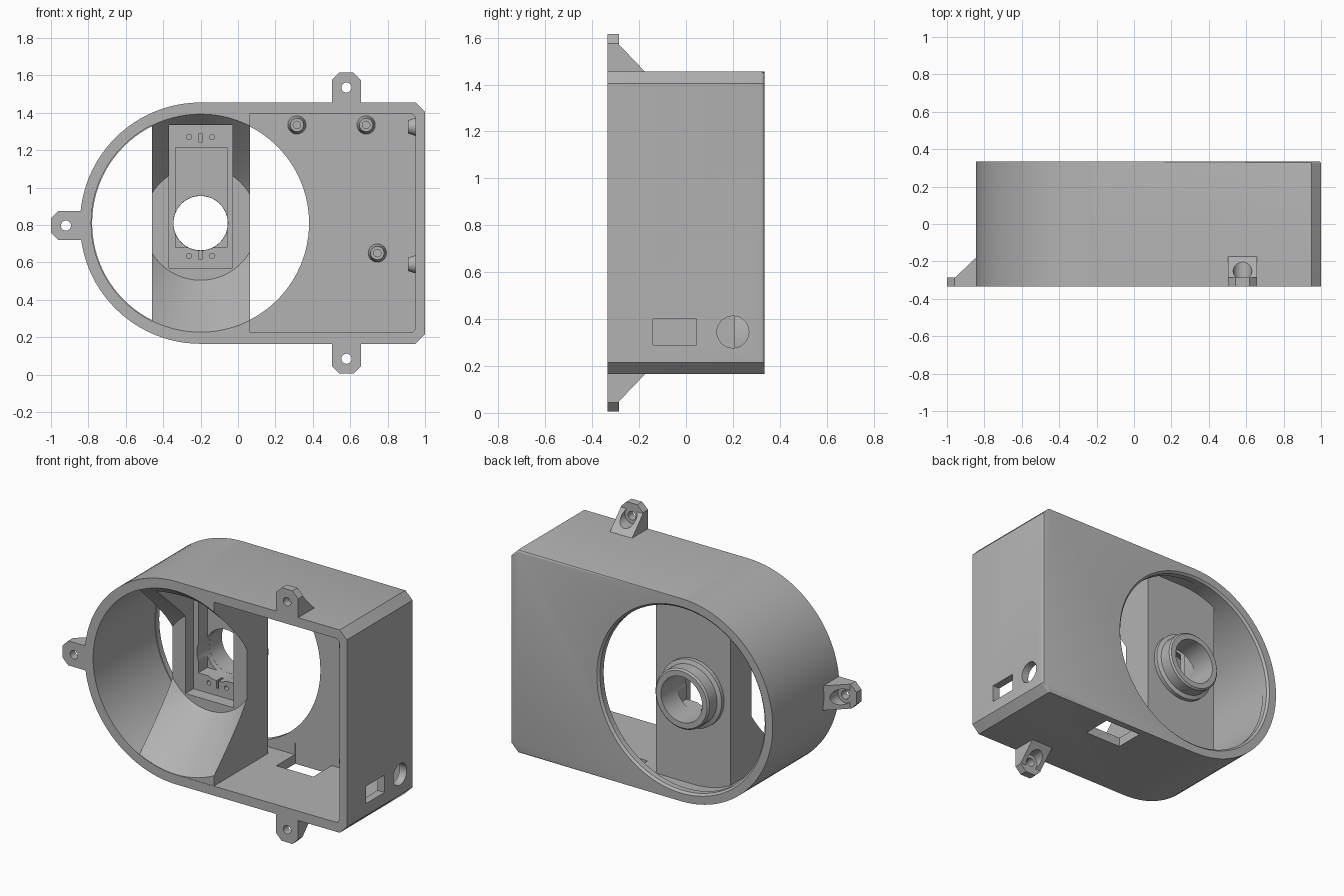
import bpy, bmesh, math
from mathutils import Vector

if "Cube" in bpy.data.objects:
    bpy.data.objects.remove(bpy.data.objects["Cube"])

grey = bpy.data.materials.new("plain grey")
grey.use_nodes = True
grey.diffuse_color = (0.45, 0.45, 0.45, 1)
grey.node_tree.nodes["Principled BSDF"].inputs["Base Color"].default_value = grey.diffuse_color

CX, CZ = -0.2, 0.81            # centre of the round end
FRONT, BACK = -0.335, 0.335
SLAB_L, SLAB_R, SLAB_BACK = -0.46, 0.065, 0.21


def place(a, b, t, axis):
    return Vector({"X": (t, a, b), "Y": (a, t, b), "Z": (a, b, t)}[axis])


def finish(name, bm):
    bmesh.ops.recalc_face_normals(bm, faces=bm.faces)
    mesh = bpy.data.meshes.new(name)
    bm.to_mesh(mesh)
    bm.free()
    mesh.materials.append(grey)
    ob = bpy.data.objects.new(name, mesh)
    bpy.context.collection.objects.link(ob)
    return ob


def prism(name, pts, lo, hi, axis="Y", round_back=0):
    """Extrude a closed outline along an axis."""
    bm = bmesh.new()
    rings = [[bm.verts.new(place(a, b, t, axis)) for a, b in pts] for t in (lo, hi)]
    n = len(pts)
    for ring in rings:
        bm.faces.new(ring)
    for i in range(n):
        j = (i + 1) % n
        bm.faces.new((rings[0][i], rings[0][j], rings[1][j], rings[1][i]))
    if round_back:
        last = set(rings[1])
        edges = [e for e in bm.edges if set(e.verts) <= last]
        bmesh.ops.bevel(bm, geom=edges, offset=round_back, segments=3, profile=0.5, affect="EDGES")
    return finish(name, bm)


def box(name, a0, a1, b0, b1, lo, hi, axis="Y"):
    return prism(name, [(a0, b0), (a1, b0), (a1, b1), (a0, b1)], lo, hi, axis)


def lathe(name, a, b, profile, axis="Y", seg=32, closed=False):
    """Turn (radius, position) points about an axis through (a, b)."""
    bm = bmesh.new()
    rings = []
    for r, t in profile:
        angles = [math.tau * i / seg for i in range(seg)]
        rings.append([bm.verts.new(place(a + r * math.cos(w), b + r * math.sin(w), t, axis)) for w in angles])
    pairs = list(zip(rings, rings[1:]))
    if closed:
        pairs.append((rings[-1], rings[0]))
    else:
        bm.faces.new(rings[0])
        bm.faces.new(rings[-1])
    for p, q in pairs:
        for i in range(seg):
            j = (i + 1) % seg
            bm.faces.new((p[i], p[j], q[j], q[i]))
    return finish(name, bm)


def cut(ob, *cutters):
    for c in cutters:
        mod = ob.modifiers.new("cut", "BOOLEAN")
        mod.operation, mod.solver, mod.object = "DIFFERENCE", "EXACT", c
        bpy.context.view_layer.objects.active = ob
        bpy.ops.object.modifier_apply(modifier=mod.name)
        bpy.data.objects.remove(c)
    return ob


def smooth(ob):
    bpy.ops.object.select_all(action="DESELECT")
    ob.select_set(True)
    bpy.context.view_layer.objects.active = ob
    bpy.ops.object.shade_smooth_by_angle(angle=math.radians(30))


def d_outline(r, right, chamfer):
    """Round on the left, square with chamfers on the right."""
    arc = [math.pi * (0.5 + i / 48) for i in range(49)]
    pts = [(right, CZ + r - chamfer), (right - chamfer, CZ + r)]
    pts += [(CX + r * math.cos(w), CZ + r * math.sin(w)) for w in arc]
    return pts + [(right - chamfer, CZ - r), (right, CZ - r + chamfer)]


# Hollow housing with a round opening in its back wall
housing = prism("housing", d_outline(0.645, 1.0, 0.05), FRONT, BACK, round_back=0.014)
cut(housing,
    prism("inside", d_outline(0.585, 0.95, 0.02), -0.5, 0.285),
    lathe("back_opening", CX, CZ, [(0.58, 0.2), (0.58, 0.322), (0.6, 0.342)], seg=96),
    box("plug_opening", -0.14, 0.045, 0.29, 0.4, 0.9, 1.1, "X"),
    lathe("jack_opening", 0.2, 0.345, [(0.068, 0.9), (0.068, 1.1)], "X"),
    box("bottom_slot", 0.2, 0.46, 0.1, 0.29, 0.1, 0.3, "Z"))
smooth(housing)

# Centre bridge, following the wall, hollowed by a cone
steps = [SLAB_L + (SLAB_R - SLAB_L) * i / 16 for i in range(17)]
rise = [math.sqrt(0.61 ** 2 - min(x - CX, 0) ** 2) for x in steps]
outline = [(x, CZ + h) for x, h in zip(steps, rise)]
outline += [(x, CZ - h) for x, h in reversed(list(zip(steps, rise)))]
bridge = prism("centre_bridge", outline, FRONT + 0.002, SLAB_BACK)
cut(bridge,
    lathe("cone", CX, CZ, [(0.593, -0.345), (0.305, 0)], seg=96),
    box("wide_pocket", -0.37, -0.03, 0.57, 1.335, -0.4, 0.08),
    box("deep_pocket", -0.335, -0.06, 0.68, 1.215, 0.0, 0.17),
    lathe("bore", CX, CZ, [(0.146, 0.0), (0.146, 0.3)], seg=48))
for z, side in ((1.27, -1), (0.635, 1)):
    for dx in (-0.062, 0.062):
        cut(bridge, lathe("pin_hole", CX + dx, z, [(0.014, 0.05), (0.014, 0.13)], seg=16))
    mid = z + side * 0.005
    cut(bridge, box("notch", CX - 0.008, CX + 0.008, mid - 0.025, mid + 0.025, 0.05, 0.13))
smooth(bridge)

# Stepped tube behind the bridge
smooth(lathe("lens_tube", CX, CZ,
             [(0.145, 0.205), (0.215, 0.205), (0.215, 0.235), (0.19, 0.245),
              (0.19, 0.32), (0.18, 0.33), (0.145, 0.33)], seg=64, closed=True))

# Screw posts on the back wall and on the side wall
def post(name, a, b, base, tip, axis):
    d = 1 if tip > base else -1
    smooth(lathe(name, a, b, [(0.05, base - d * 0.005), (0.036, tip), (0.02, tip), (0.02, base + d * 0.01)], axis, 24))


for i, (x, z) in enumerate(((0.315, 1.335), (0.685, 1.335), (0.745, 0.65))):
    post("back_post_%d" % (i + 1), x, z, 0.285, 0.22, "Y")
for name, z in (("upper", 1.325), ("lower", 0.59)):
    post(name + "_side_post", -0.25, z, 0.95, 0.91, "X")


# Mounting ears: wedge profile with clipped corners and a counterbored hole
def ear(name, origin, angle):
    side = [(FRONT, -0.03), (FRONT, 0.16), (-0.285, 0.16), (-0.285, 0.115), (-0.175, 0), (-0.175, -0.03)]
    ob = prism(name, side, -0.078, 0.078, "X")
    for s in (-1, 1):
        corner = [(s * 0.035, 0.163), (s * 0.081, 0.117), (s * 0.2, 0.117), (s * 0.2, 0.163)]
        cut(ob, prism("corner", corner, -0.4, 0.0))
    cut(ob,
        lathe("screw_hole", 0, 0.08, [(0.027, -0.4), (0.027, 0.0)], seg=24),
        lathe("screw_head", 0, 0.08, [(0.05, -0.285), (0.05, 0.0)]))
    ob.location = (origin[0], 0, origin[1])
    ob.rotation_euler = (0, angle, 0)
    smooth(ob)


ear("top_ear", (0.58, CZ + 0.645), 0)
ear("bottom_ear", (0.58, CZ - 0.645), math.pi)
ear("side_ear", (-0.84, 0.797), -math.pi / 2)
